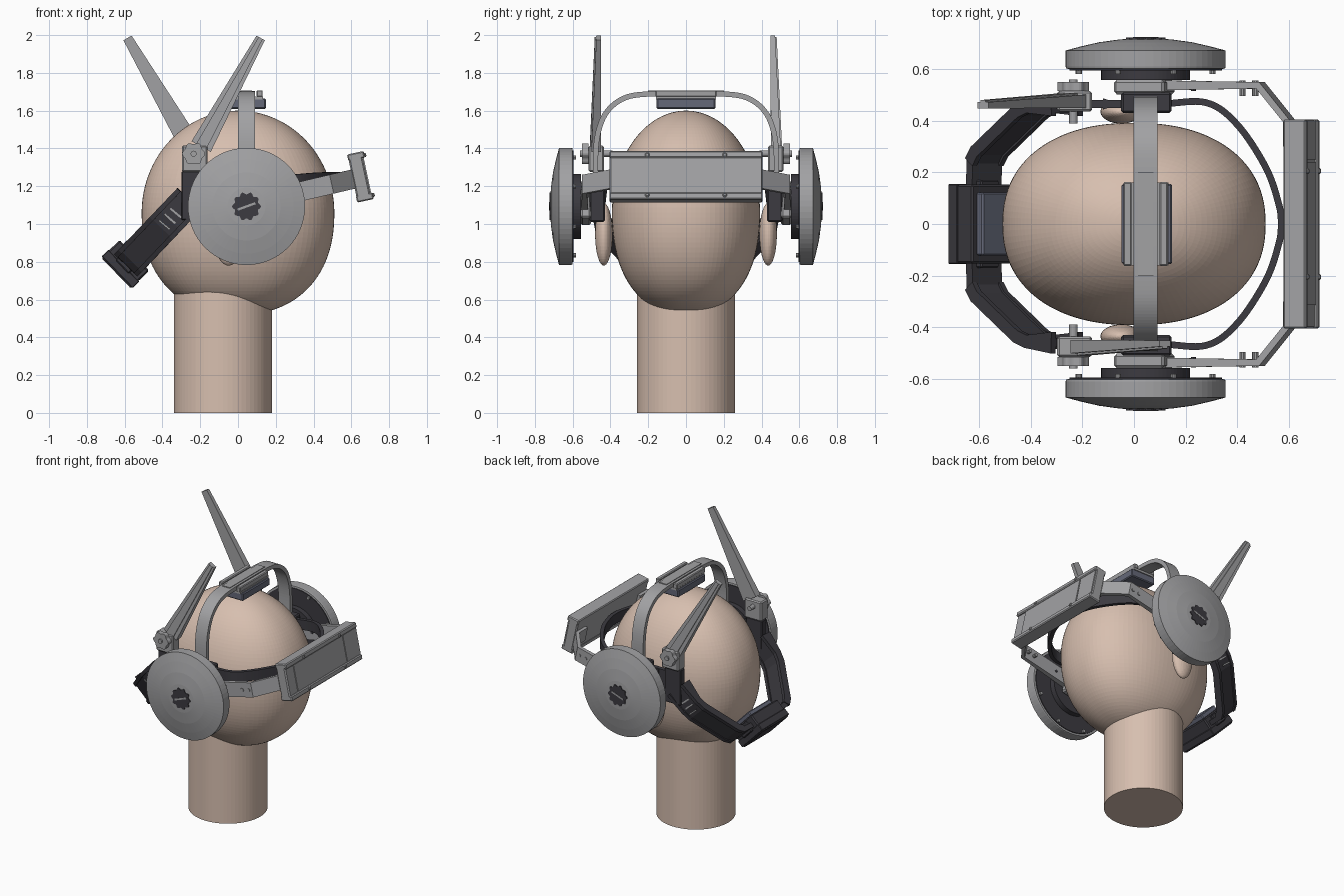
import bpy, bmesh, math
from mathutils import Vector, Matrix

if "Cube" in bpy.data.objects:
    bpy.data.objects.remove(bpy.data.objects["Cube"])


def material(name, rgb):
    m = bpy.data.materials.new(name)
    m.use_nodes = True
    m.diffuse_color = (*rgb, 1)
    m.node_tree.nodes["Principled BSDF"].inputs["Base Color"].default_value = (*rgb, 1)
    return m


SKIN = material("skin", (0.68, 0.52, 0.43))
GREY = material("light grey metal", (0.36, 0.36, 0.37))
DARK = material("dark plastic", (0.045, 0.043, 0.052))
PAD = material("blue grey pad", (0.13, 0.14, 0.19))
SIDES = (("right", -1), ("left", 1))
HUB_X, HUB_Z = 0.045, 1.093


def finish(name, bm, mat):
    bmesh.ops.recalc_face_normals(bm, faces=bm.faces)
    me = bpy.data.meshes.new(name)
    bm.to_mesh(me)
    bm.free()
    me.materials.append(mat)
    ob = bpy.data.objects.new(name, me)
    bpy.context.collection.objects.link(ob)
    return ob


def loft(name, rings, mat, cap=True):
    """Skin a list of closed rings of points."""
    bm = bmesh.new()
    rows = [[bm.verts.new(p) for p in ring] for ring in rings]
    n = len(rows[0])
    for a, b in zip(rows, rows[1:]):
        for i in range(n):
            bm.faces.new((a[i], a[(i + 1) % n], b[(i + 1) % n], b[i]))
    if cap:
        bm.faces.new(rows[0])
        bm.faces.new(rows[-1])
    return finish(name, bm, mat)


def box(name, centre, size, mat, tilt=0, bevel=0):
    """Box turned about y by tilt degrees."""
    bm = bmesh.new()
    bmesh.ops.create_cube(bm, size=1)
    bm.transform(Matrix.Translation(centre) @ Matrix.Rotation(math.radians(tilt), 4, "Y")
                 @ Matrix.Diagonal((*size, 1)))
    ob = finish(name, bm, mat)
    if bevel:
        mod = ob.modifiers.new("Bevel", "BEVEL")
        mod.width, mod.segments = bevel, 1
    return ob


def lathe(name, x, z, s, profile, mat, n=64, lobes=0):
    """Turn (radius, y) pairs about an axis along y; lobes make a knurled knob."""
    rings = []
    for r, y in profile:
        ring = []
        for i in range(n):
            a = 2 * math.pi * i / n
            k = r * (1 + 0.09 * math.cos(lobes * a)) if lobes else r
            ring.append((x + k * math.cos(a), s * y, z + k * math.sin(a)))
        rings.append(ring)
    return loft(name, rings, mat)


def ribbon(name, path, half, thick, mat):
    """Flat strip along a path; half is its half-width vector."""
    path, half = [Vector(p) for p in path], Vector(half)
    rings = []
    for i, p in enumerate(path):
        t_in = (p - path[max(i - 1, 0)]).normalized()
        t_out = (path[min(i + 1, len(path) - 1)] - p).normalized()
        nrm = (t_in + t_out).cross(half).normalized()
        d = max((t_in or t_out).cross(half).normalized().dot(nrm), 0.6)
        o = nrm * thick / 2 / d
        rings.append([p + half + o, p + half - o, p - half - o, p - half + o])
    return loft(name, rings, mat)


def smooth_path(points, steps=8):
    """Catmull-Rom samples through the points."""
    pts = [Vector(p) for p in points]
    pts = [2 * pts[0] - pts[1]] + pts + [2 * pts[-1] - pts[-2]]
    out = []
    for a, b, c, d in zip(pts, pts[1:], pts[2:], pts[3:]):
        for k in range(steps):
            t = k / steps
            out.append(0.5 * (2 * b + (c - a) * t + (2 * a - 5 * b + 4 * c - d) * t * t
                              + (3 * b - a - 3 * c + d) * t ** 3))
    return out + [pts[-2]]


def mirrored(half_path):
    """Extend a path that ends at y = 0 across to the other side."""
    return half_path + [(x, -y, z) for x, y, z in reversed(half_path[:-1])]


def ball(name, centre, radii, mat, power=2.0, u=96, v=64):
    """Ellipsoid, slightly boxy in plan and below when power exceeds two."""
    bm = bmesh.new()
    bmesh.ops.create_uvsphere(bm, u_segments=u, v_segments=v, radius=1)
    for vert in bm.verts:
        x, y, z = vert.co
        r = math.hypot(x, y)
        if r > 1e-6:
            k = r / (abs(x) ** power + abs(y) ** power) ** (1 / power)
            x, y = x * k, y * k
        if z < 0:
            k = 1 / (r ** power + abs(z) ** power) ** (1 / power)
            x, y, z = x * k, y * k, z * k
        vert.co = [c + q * e for c, q, e in zip(centre, (x, y, z), radii)]
    return finish(name, bm, mat)


# Head, neck and ears
ball("head", (0, 0, 1.06), (0.51, 0.392, 0.54), SKIN, power=2.25)
loft("neck", [[(-0.08 + 0.26 * math.cos(i * math.pi / 32), 0.26 * math.sin(i * math.pi / 32), z)
               for i in range(64)] for z in (0, 0.85)], SKIN)
for side, s in SIDES:
    ball(side + "_ear", (-0.05, s * 0.435, 0.945), (0.08, 0.046, 0.165), SKIN, u=32, v=24)

for side, s in SIDES:
    # Ear cups with domed shells, dark backs, screws and knobs
    shell = [(0.29, 0.6), (0.308, 0.602), (0.31, 0.61), (0.31, 0.672), (0.25, 0.688),
             (0.18, 0.704), (0.1, 0.715), (0.03, 0.719)]
    lathe(side + "_cup_shell", HUB_X, HUB_Z, s, shell, GREY)
    lathe(side + "_cup_back", HUB_X, HUB_Z, s, [(0.295, 0.595), (0.295, 0.605)], DARK)
    lathe(side + "_cup_mount", HUB_X, HUB_Z, s, [(0.172, 0.557), (0.172, 0.6)], DARK)
    lathe(side + "_cup_knob", HUB_X, HUB_Z, s, [(0.07, 0.7), (0.07, 0.722)], DARK, 80, 10)
    box(side + "_knob_slot", (HUB_X, s * 0.722, HUB_Z), (0.1, 0.004, 0.012), GREY, -20)
    for i in range(8):
        a = (i + 0.5) * math.pi / 4
        lathe(f"{side}_cup_screw_{i}", HUB_X + 0.28 * math.cos(a), HUB_Z + 0.28 * math.sin(a),
              s, [(0.012, 0.582), (0.012, 0.6)], GREY, 10)

    # Hub blocks joining cup, headband and arms
    box(side + "_hub_plate", (0.04, s * 0.53, 1.11), (0.2, 0.055, 0.2), GREY, -12, 0.01)
    box(side + "_hub_block", (0.048, s * 0.47, 1.14), (0.195, 0.08, 0.26), DARK, 0, 0.008)
    box(side + "_hub_bar", (-0.1, s * 0.465, 1.16), (0.2, 0.03, 0.16), DARK)
    box(side + "_yoke_bracket", (-0.235, s * 0.465, 1.15), (0.13, 0.05, 0.26), DARK, 0, 0.006)

    # Antenna clamp with a lobed knob
    box(side + "_antenna_clamp", (-0.23, s * 0.475, 1.345), (0.135, 0.08, 0.14), GREY, 0, 0.008)
    lathe(side + "_antenna_knob", -0.235, 1.372, s, [(0.056, 0.515), (0.056, 0.55)], GREY, 48, 6)
    lathe(side + "_antenna_bolt", -0.235, 1.372, s, [(0.016, 0.39), (0.016, 0.56)], GREY, 12)

    # Tapered antennas, one leaning back and one leaning forward
    base, tip = ((-0.195, -0.475, 1.41), (0.12, -0.463, 1.985)) if s < 0 else \
                ((-0.235, 0.475, 1.385), (-0.585, 0.46, 1.985))
    base, tip = Vector(base), Vector(tip)
    across = (tip - base).cross(Vector((0, 1, 0))).normalized()
    out = Vector((0, s, 0))
    for part, w0, w1, lift, t0, t1 in (("blade", 0.058, 0.025, 0, 0.026, 0.012),
                                       ("rib", 0.03, 0.012, 0.008, 0.026, 0.012)):
        loft(f"{side}_antenna_{part}",
             [[p + across * w * i + out * (lift + t * j) for i, j in ((-1, -1), (1, -1), (1, 1), (-1, 1))]
              for p, w, t in ((base, w0, t0), (tip, w1, t1))], GREY)

    # Rear arm: hub to back plate, with bolts
    arm = [(x, s * y, 1.105 + (x - HUB_X) * 0.235) for x, y in
           ((0.0, 0.537), (0.49, 0.537), (0.6, 0.4), (0.6, 0.3))]
    ribbon(side + "_rear_arm", arm, (-0.011, 0, 0.05), 0.025, GREY)
    for x in (0.42, 0.47):
        lathe(f"{side}_arm_bolt_{x}", x, 1.105 + (x - HUB_X) * 0.235, s,
              [(0.012, 0.495), (0.012, 0.556)], GREY, 10)
    lathe(side + "_arm_pin", 0.23, 1.15, s, [(0.01, 0.515), (0.01, 0.555)], DARK, 8)

    # Slots and side rails of the mouthpiece yoke
    for i in range(3):
        x = -0.31 - 0.03 * i
        box(f"{side}_yoke_slot_{i}", (x - 0.02, s * 0.477, 1.09 + 1.05 * (x + 0.28)),
            (0.075, 0.004, 0.01), GREY, 40)

# Rear plate with lips, raised panel and screws
TILT = -12
turn = Matrix.Rotation(math.radians(TILT), 3, "Y")


def on_plate(x, y, z):
    return Vector((0.648, 0, 1.25)) + turn @ Vector((x, y, z))


box("rear_plate", on_plate(-0.005, 0, 0), (0.075, 0.81, 0.245), GREY, TILT, 0.008)
for label, z in (("top", 0.112), ("bottom", -0.112)):
    box(f"rear_plate_{label}_lip", on_plate(0.0, 0, z), (0.09, 0.81, 0.036), GREY, TILT, 0.006)
box("rear_panel", on_plate(0.034, -0.037, 0), (0.008, 0.555, 0.185), GREY, TILT)
box("rear_side_panel", on_plate(0.034, 0.325, 0), (0.008, 0.15, 0.185), GREY, TILT)
for y in (-0.205, 0.205):
    for z in (-0.108, 0.108):
        box("rear_plate_screw", on_plate(0.048, y, z), (0.012, 0.022, 0.022), GREY, TILT, 0.005)

# Curved strap behind the head
strap = mirrored([(-0.12, 0.465, 1.2), (0.1, 0.465, 1.21), (0.28, 0.47, 1.225), (0.4, 0.385, 1.235),
                  (0.51, 0.22, 1.24), (0.56, 0.08, 1.24), (0.57, 0, 1.24)])
ribbon("rear_strap", smooth_path(strap), (0, 0, 0.036), 0.026, DARK)

# Headband over the top with sliders and pad
band = mirrored([(HUB_X, 0.478, 1.2), (HUB_X, 0.477, 1.4), (HUB_X, 0.455, 1.52), (HUB_X, 0.41, 1.605),
                 (HUB_X, 0.33, 1.665), (HUB_X, 0.22, 1.687), (HUB_X, 0, 1.69)])
ribbon("headband", smooth_path(band), (0.046, 0, 0), 0.028, GREY)
box("headband_pad", (0.05, 0, 1.637), (0.195, 0.31, 0.055), PAD, 0, 0.006)
box("pad_holder", (0.048, 0, 1.668), (0.17, 0.32, 0.016), GREY)
for i, x in enumerate((-0.025, 0.115)):
    box(f"pad_rail_{i}", (x, 0, 1.69), (0.032, 0.325, 0.036), GREY, 0, 0.005)
for s in (-1, 1):
    box("band_slider", (HUB_X, s * 0.1, 1.702), (0.06, 0.2, 0.012), GREY)

# Mouthpiece yoke, box and pad
yoke = [(x, y, 1.11 + 1.05 * (x + 0.28)) for x, y in
        ((-0.26, 0.46), (-0.36, 0.455), (-0.4, 0.435), (-0.56, 0.28), (-0.58, 0.24), (-0.585, 0))]
ribbon("mouth_yoke", mirrored(yoke), (0.057, 0, -0.055), 0.034, DARK)
for label, k in (("upper", -1), ("lower", 1)):
    rail = [(x + k * 0.052, y, z - k * 0.05) for x, y, z in yoke[:-1]]
    for side, s in SIDES:
        ribbon(f"{side}_yoke_{label}_rail", [(x, s * y, z) for x, y, z in rail],
               (0.009, 0, -0.009), 0.05, DARK)
box("mouth_box", (-0.597, 0, 0.787), (0.225, 0.305, 0.135), DARK, 46, 0.008)
box("mouth_box_rim", (-0.622, 0, 0.762), (0.235, 0.31, 0.05), DARK, 46, 0.004)
box("mouth_pad", (-0.543, 0, 0.843), (0.165, 0.245, 0.04), PAD, 46, 0.006)
for s in (-1, 1):
    box("mouth_box_latch", (-0.585, s * 0.155, 0.8), (0.1, 0.03, 0.08), DARK, 46, 0.006)
